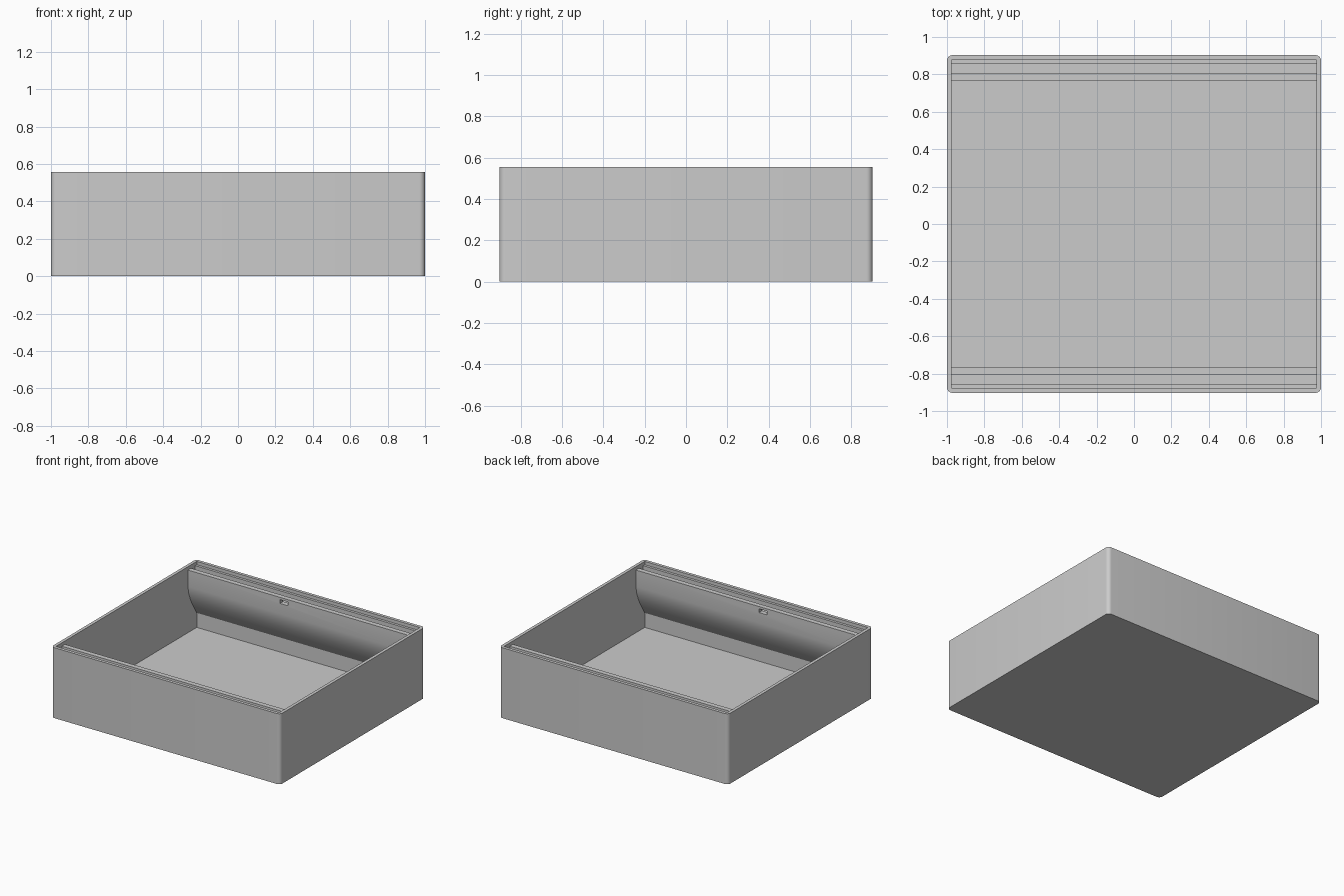
import bpy
import bmesh
import math

cube = bpy.data.objects.get("Cube")
if cube:
    bpy.data.objects.remove(cube, do_unlink=True)

HX, HY, HEIGHT = 1.0, 0.903, 0.556   # outer half sizes and height
WALL = 0.025

grey = bpy.data.materials.new("light grey")
grey.use_nodes = True
colour = (0.6, 0.6, 0.6, 1)
grey.diffuse_color = colour
grey.node_tree.nodes["Principled BSDF"].inputs["Base Color"].default_value = colour


def to_object(bm, name):
    bmesh.ops.recalc_face_normals(bm, faces=bm.faces)
    mesh = bpy.data.meshes.new(name)
    bm.to_mesh(mesh)
    bm.free()
    mesh.materials.append(grey)
    obj = bpy.data.objects.new(name, mesh)
    bpy.context.collection.objects.link(obj)
    return obj


def block(name, size, centre, corner=0):
    """Box, optionally with rounded upright edges."""
    bm = bmesh.new()
    bmesh.ops.create_cube(bm, size=1)
    bmesh.ops.scale(bm, vec=size, verts=bm.verts)
    bmesh.ops.translate(bm, vec=centre, verts=bm.verts)
    if corner:
        upright = [e for e in bm.edges
                   if abs(e.verts[0].co.z - e.verts[1].co.z) > 0.1]
        bmesh.ops.bevel(bm, geom=upright, offset=corner, segments=6,
                        profile=0.5, affect='EDGES')
    return to_object(bm, name)


def extrude_along_x(name, profile, half):
    bm = bmesh.new()
    face = bm.faces.new([bm.verts.new((-half, y, z)) for y, z in profile])
    new = bmesh.ops.extrude_face_region(bm, geom=[face])["geom"]
    bmesh.ops.translate(bm, vec=(2 * half, 0, 0),
                        verts=[v for v in new if isinstance(v, bmesh.types.BMVert)])
    return to_object(bm, name)


def cut(target, cutter):
    mod = target.modifiers.new("cut", 'BOOLEAN')
    mod.operation = 'DIFFERENCE'
    mod.solver = 'EXACT'
    mod.object = cutter
    bpy.context.view_layer.objects.active = target
    bpy.ops.object.modifier_apply(modifier=mod.name)
    bpy.data.objects.remove(cutter, do_unlink=True)


# Outer body with rounded upright corners
tray = block("open_tray", (2 * HX, 2 * HY, HEIGHT), (0, 0, HEIGHT / 2), 0.03)

# Cavity section: rim step, groove, rail, curved underside, lower wall, floor
half = [(0.878, 0.7), (0.878, 0.53), (0.858, 0.53), (0.858, 0.46),
        (0.806, 0.46), (0.806, 0.53), (0.767, 0.53), (0.767, 0.40),
        (0.777, 0.345), (0.80, 0.28), (0.837, 0.215), (0.878, 0.15),
        (0.878, 0.035)]
section = half + [(-y, z) for y, z in reversed(half)]
cut(tray, extrude_along_x("cavity_cutter", section, HX - WALL))

# Small latch slot through each rail
for side in (-1, 1):
    cut(tray, block("slot_cutter", (0.07, 0.07, 0.03), (-0.135, side * 0.785, 0.497)))

bpy.ops.object.select_all(action='DESELECT')
tray.select_set(True)
bpy.context.view_layer.objects.active = tray
bpy.ops.object.shade_smooth_by_angle(angle=math.radians(30))
